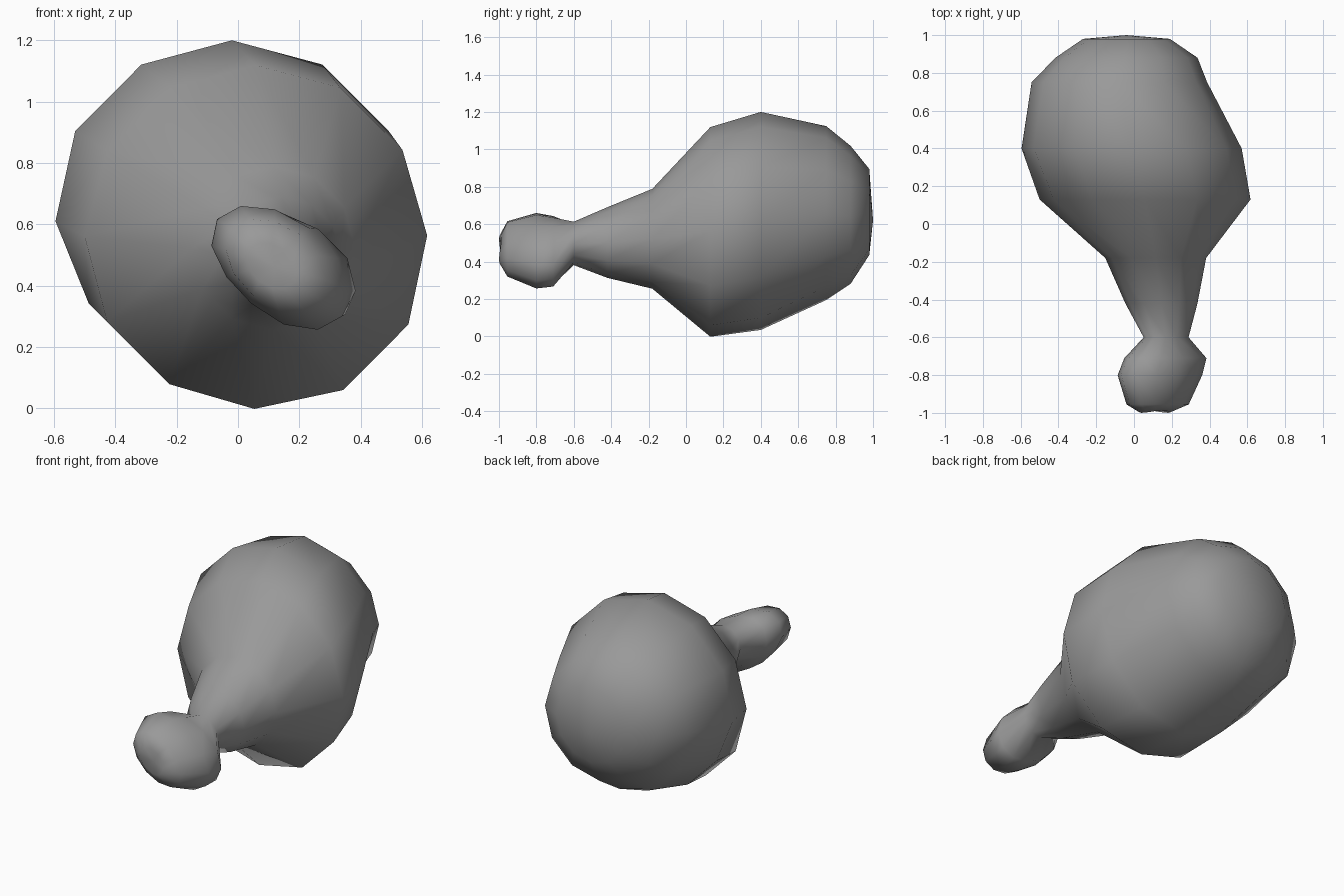
import bpy, bmesh
from math import sin, cos, pi, radians

if "Cube" in bpy.data.objects:
    bpy.data.objects.remove(bpy.data.objects["Cube"])

SIDES = 12


def loft(name, rings, start_cap, end_cap):
    """Skin rings (y, cx, cz, half_long, half_short, saddle, tilt, bulge, bulge_direction) along y."""
    bm = bmesh.new()
    loops = []
    for y, cx, cz, a, b, saddle, tilt, bulge, direction in rings:
        k = radians(tilt)
        loop = []
        for i in range(SIDES):
            t = 2 * pi * i / SIDES
            r = 1 + bulge * max(0, cos(t + k - radians(direction))) ** 4
            u, v = r * a * cos(t), r * b * sin(t)
            loop.append(bm.verts.new((cx + u * cos(k) - v * sin(k),
                                      y + saddle * sin(t) ** 2,
                                      cz + u * sin(k) + v * cos(k))))
        loops.append(loop)
    for p, q in zip(loops, loops[1:]):
        for i in range(SIDES):
            j = (i + 1) % SIDES
            bm.faces.new((p[i], p[j], q[j], q[i]))
    for loop, tip in ((loops[0], start_cap), (loops[-1], end_cap)):
        c = bm.verts.new(tip)
        for i in range(SIDES):
            bm.faces.new((loop[i], loop[(i + 1) % SIDES], c))
    bmesh.ops.recalc_face_normals(bm, faces=bm.faces)
    for f in bm.faces:
        f.smooth = True
    me = bpy.data.meshes.new(name)
    bm.to_mesh(me)
    bm.free()
    ob = bpy.data.objects.new(name, me)
    bpy.context.collection.objects.link(ob)
    return ob


# flattened bone knuckle, dented across its end
knuckle = [
    (-1.00, 0.11, 0.465, 0.09, 0.065, 0.012, -38, 0, 0),
    (-0.955, 0.125, 0.468, 0.185, 0.125, 0, -38, 0, 0),
    (-0.80, 0.135, 0.458, 0.258, 0.163, 0, -38, -0.1, 220),
    (-0.71, 0.16, 0.455, 0.24, 0.153, 0, -38, 0.12, 25),
]
# plump meat, tapering to the shank
meat = [
    (-0.60, 0.17, 0.497, 0.12, 0.115, 0, -30, 0, 0),
    (-0.42, 0.145, 0.502, 0.192, 0.188, 0, -30, 0, 0),
    (-0.18, 0.115, 0.522, 0.267, 0.267, 0, -30, 0, 0),
    (0.13, 0.055, 0.562, 0.554, 0.558, 0, -30, 0.05, -45),
    (0.40, -0.02, 0.61, 0.59, 0.59, 0, -30, -0.1, -135),
    (0.75, -0.075, 0.657, 0.467, 0.467, 0, -30, -0.04, -45),
    (0.88, -0.04, 0.65, 0.38, 0.365, 0, -30, 0, 0),
    (0.98, -0.04, 0.665, 0.23, 0.23, 0, -30, 0, 0),
]
drumstick = loft("drumstick", knuckle + meat, (0.12, -0.98, 0.46), (-0.04, 1.0, 0.62))

# darker grey
grey = bpy.data.materials.new("dark_grey")
grey.diffuse_color = (0.32, 0.32, 0.32, 1)
grey.use_nodes = True
grey.node_tree.nodes["Principled BSDF"].inputs["Base Color"].default_value = grey.diffuse_color
drumstick.data.materials.append(grey)
